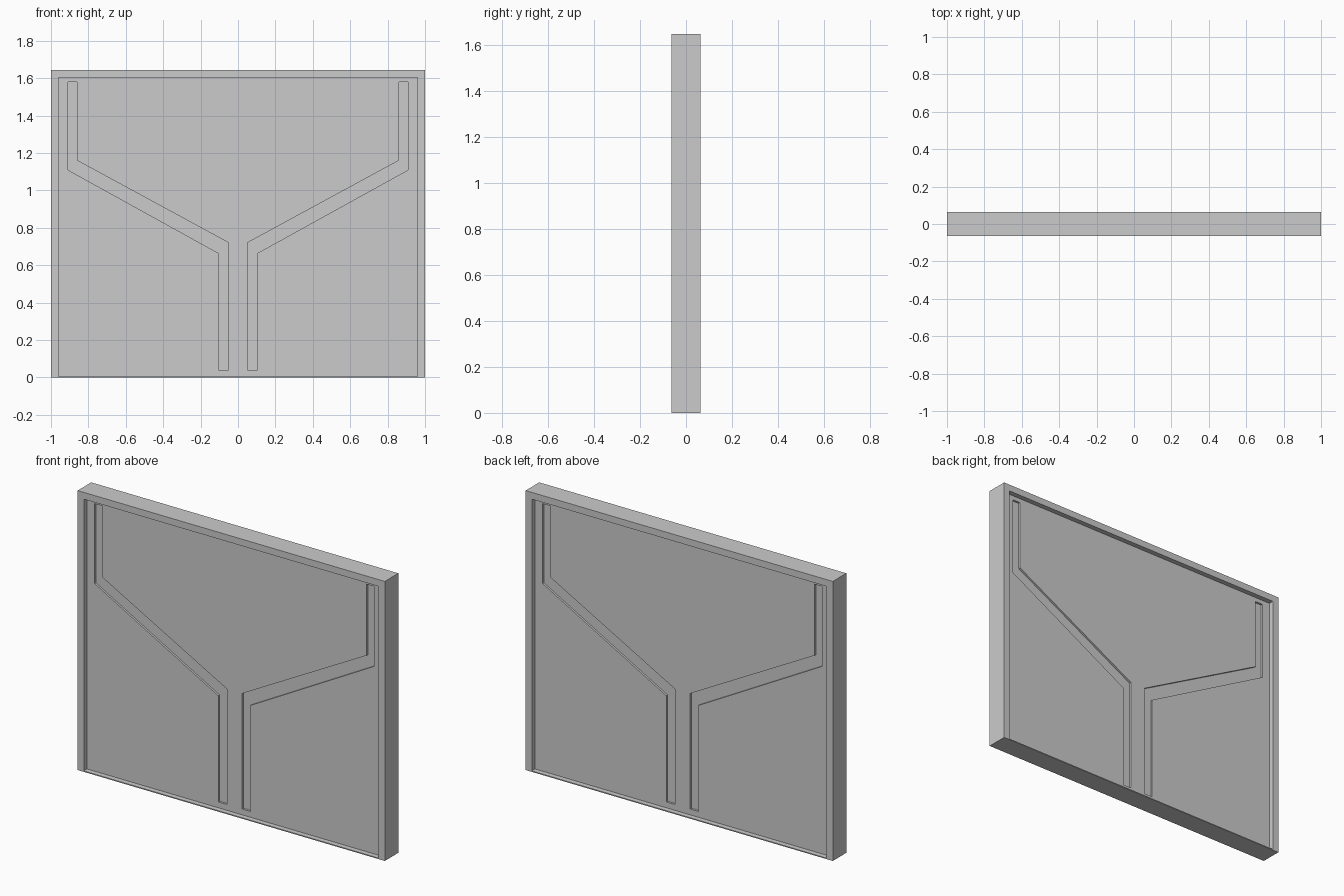
import bpy, bmesh

if "Cube" in bpy.data.objects:
    bpy.data.objects.remove(bpy.data.objects["Cube"])

HALF_T = 0.063      # half thickness of the frame
PANEL_Y = 0.033     # half thickness of the recessed panel
GROOVE_Y = 0.021    # groove floor


def prism(name, outline, y0, y1):
    """Extrude an x/z outline between two y values."""
    bm = bmesh.new()
    face = bm.faces.new([bm.verts.new((x, y0, z)) for x, z in outline])
    ext = bmesh.ops.extrude_face_region(bm, geom=[face])
    moved = [g for g in ext["geom"] if isinstance(g, bmesh.types.BMVert)]
    bmesh.ops.translate(bm, verts=moved, vec=(0, y1 - y0, 0))
    bmesh.ops.recalc_face_normals(bm, faces=bm.faces)
    mesh = bpy.data.meshes.new(name)
    bm.to_mesh(mesh)
    bm.free()
    obj = bpy.data.objects.new(name, mesh)
    bpy.context.collection.objects.link(obj)
    return obj


def rect(x, z0, z1):
    return [(-x, z0), (x, z0), (x, z1), (-x, z1)]


def cut(target, outline, y0, y1):
    cutter = prism("cutter", outline, y0, y1)
    cutter.hide_render = True
    mod = target.modifiers.new("cut", "BOOLEAN")
    mod.operation = "DIFFERENCE"
    mod.solver = "EXACT"
    mod.object = cutter
    bpy.context.view_layer.objects.active = target
    bpy.ops.object.modifier_apply(modifier=mod.name)
    bpy.data.objects.remove(cutter)


# Slab with its thin raised border
door = prism("door_panel", rect(1.0, 0.0, 1.645), -HALF_T, HALF_T)

# Bent groove outline, right half
groove = [(0.91, 1.58), (0.86, 1.58), (0.86, 1.16), (0.05, 0.72),
          (0.05, 0.04), (0.105, 0.04), (0.105, 0.665), (0.91, 1.11)]

# Recess and mirrored grooves on both faces
for side in (-1, 1):
    cut(door, rect(0.96, 0.006, 1.605), side * PANEL_Y, side * 0.1)
    for m in (-1, 1):
        cut(door, [(m * x, z) for x, z in groove], side * GROOVE_Y, side * 0.05)
